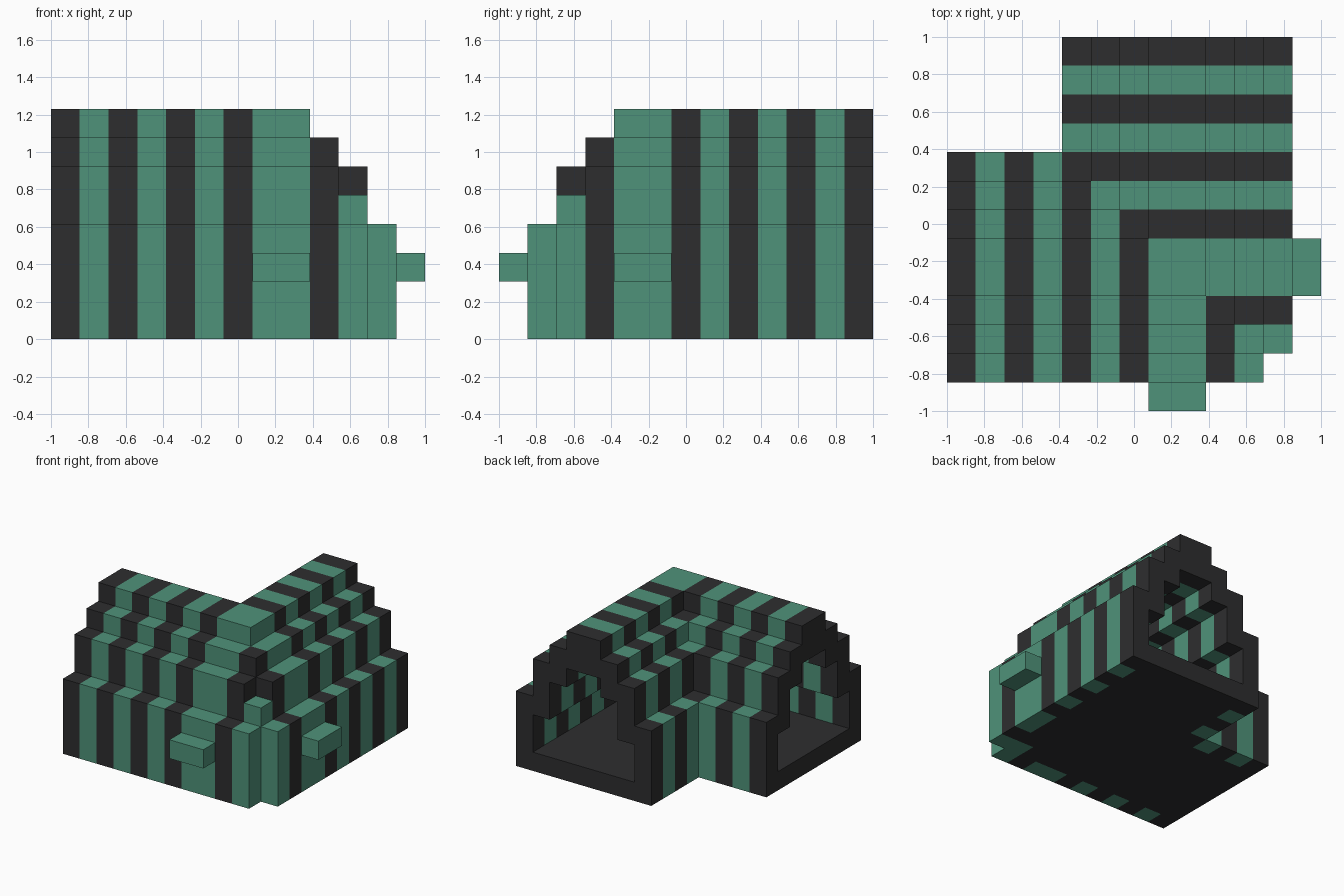
import bpy
import bmesh
from mathutils import Vector

cube = bpy.data.objects.get("Cube")
if cube:
    bpy.data.objects.remove(cube, do_unlink=True)

N = 13                  # blocks along the longest side
S = 2 / N               # block size
HEIGHT = 8
OUTER = [0, 0, 0, 0, 1, 1, 2, 3]     # inset of the outside at each level
INNER = [4, 1, 1, 2, 2, 3, 4, 4]     # inset of the hollow at each level


def material(name, rgb):
    m = bpy.data.materials.new(name)
    m.use_nodes = True
    m.diffuse_color = (*rgb, 1)
    bsdf = m.node_tree.nodes["Principled BSDF"]
    bsdf.inputs["Base Color"].default_value = (*rgb, 1)
    bsdf.inputs["Roughness"].default_value = 0.9
    return m


MATS = [material("charcoal", (0.027, 0.027, 0.028)),
        material("sea_green", (0.078, 0.29, 0.193))]


def elbow(inset, z):
    """Blocks of two equal arms meeting at the front corner."""
    cells = set()
    for a in range(N - 1 - inset):
        for b in range(1 + inset, 9 - inset):
            cells.add((a, b, z))
            cells.add((N - 1 - b, N - 1 - a, z))
    return cells


def stripe(cell):
    """Bands follow the bend; the widest one sits at the crown."""
    k = min(cell[0], N - 1 - cell[1])
    return 1 if k in (1, 3, 5, 7, 8, 10, 11) else 0


# Stepped tunnel wall
wall = set()
for z in range(HEIGHT):
    wall |= elbow(OUTER[z], z) - elbow(INNER[z], z)

# Floor between the walls
floor = elbow(1, 0)
wall -= floor

# Corner post and the notch in front of it
post = {(10, 2, z) for z in range(5)}
wall -= post | {(10, 2, 5)} | {(11, 1, z) for z in range(4)}
floor -= post

# Short ledges on the two outer sides
front_ledge = {(x, 0, 2) for x in (7, 8)}
side_ledge = {(12, y, 2) for y in (4, 5)}

SOLID = wall | floor | post | front_ledge | side_ledge


def build(name, cells, colour):
    """Mesh the exposed faces of a set of blocks."""
    bm = bmesh.new()
    for cell in sorted(cells):
        c = Vector(cell) + Vector((0.5, 0.5, 0.5))
        for axis in range(3):
            for sign in (-1, 1):
                n = Vector((0, 0, 0))
                n[axis] = sign
                if tuple(int(v) for v in Vector(cell) + n) in SOLID:
                    continue
                u = Vector((0, 0, 0))
                u[(axis + 1) % 3] = 0.5
                v = n.cross(u)
                mid = c + n * 0.5
                ring = (mid - u - v, mid + u - v, mid + u + v, mid - u + v)
                verts = [bm.verts.new((p.x * S - 1, p.y * S - 1, p.z * S)) for p in ring]
                bm.faces.new(verts).material_index = colour(cell)
    bmesh.ops.remove_doubles(bm, verts=bm.verts, dist=S / 100)
    mesh = bpy.data.meshes.new(name)
    bm.to_mesh(mesh)
    bm.free()
    for m in MATS:
        mesh.materials.append(m)
    obj = bpy.data.objects.new(name, mesh)
    bpy.context.collection.objects.link(obj)
    return obj


build("striped_wall", wall, stripe)
build("floor", floor, lambda c: 0)
build("corner_post", post, lambda c: 1)
build("front_ledge", front_ledge, lambda c: 1)
build("side_ledge", side_ledge, lambda c: 1)
